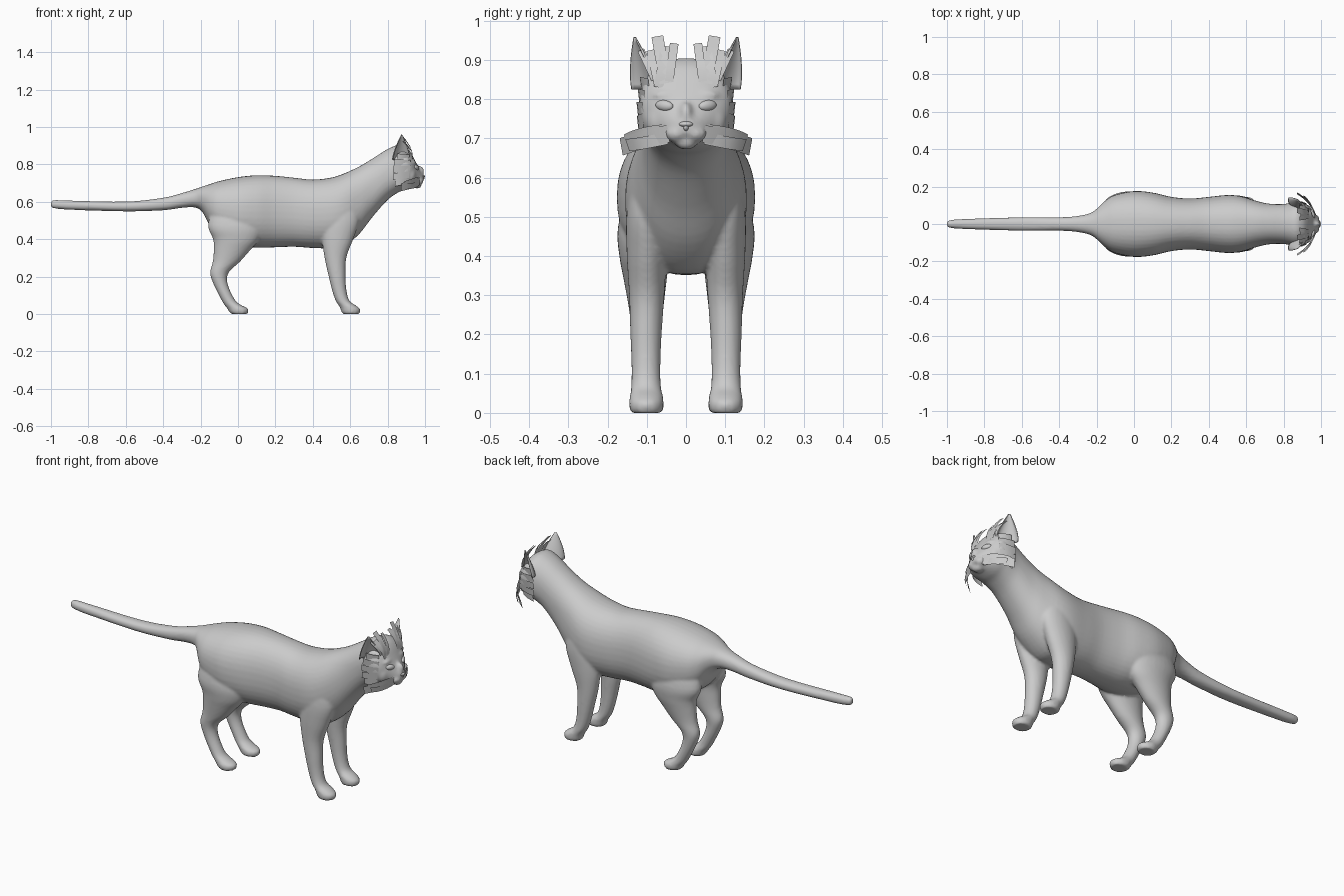
import bpy, bmesh, math
from mathutils import Vector, Matrix
from mathutils.bvhtree import BVHTree

if "Cube" in bpy.data.objects:
    bpy.data.objects.remove(bpy.data.objects["Cube"])


def finish(bm, name, smooth=True):
    bmesh.ops.recalc_face_normals(bm, faces=bm.faces)
    me = bpy.data.meshes.new(name)
    bm.to_mesh(me)
    bm.free()
    for p in me.polygons:
        p.use_smooth = smooth
    ob = bpy.data.objects.new(name, me)
    bpy.context.collection.objects.link(ob)
    return ob


def spline(rows, steps=4):
    # Catmull-Rom through rows of numbers
    out = []
    for i in range(len(rows) - 1):
        a, b, c, d = (rows[max(0, min(len(rows) - 1, i + k))] for k in (-1, 0, 1, 2))
        for j in range(steps):
            t = j / steps
            out.append([0.5 * (2 * q + (r - p) * t + (2 * p - 5 * q + 4 * r - s) * t * t
                        + (3 * q - p - 3 * r + s) * t ** 3) for p, q, r, s in zip(a, b, c, d)])
    return out + [list(rows[-1])]


def loft(bm, rings, power=2.0, n=32):
    # rings: (centre, axis a, axis b), closed at both ends
    loops = []
    for c, a, b in rings:
        vs = []
        for i in range(n):
            t = 2 * math.pi * i / n
            f = lambda v: math.copysign(abs(v) ** (2 / power), v)
            vs.append(bm.verts.new(c + a * f(math.cos(t)) + b * f(math.sin(t))))
        loops.append(vs)
    for p, q in zip(loops, loops[1:]):
        for i in range(n):
            bm.faces.new((p[i], p[(i + 1) % n], q[(i + 1) % n], q[i]))
    bm.faces.new(loops[0][::-1])
    bm.faces.new(loops[-1])


def ball(bm, c, r, rot=None):
    m = Matrix.Translation(c) @ (rot or Matrix()) @ Matrix.Diagonal((*r, 1))
    bmesh.ops.create_uvsphere(bm, u_segments=24, v_segments=14, radius=1, matrix=m)


# Body, tail, neck and head: x, top z, bottom z, half width
body = [(-1, .598, .575, .01), (-.985, .609, .566, .02), (-.9, .607, .558, .027),
        (-.6, .601, .549, .036), (-.4, .622, .555, .036), (-.3, .647, .568, .043),
        (-.23, .668, .57, .06), (-.19, .682, .545, .09), (-.15, .695, .47, .128),
        (-.1, .711, .42, .156), (0, .732, .37, .176), (.1, .742, .355, .168),
        (.2, .739, .357, .145), (.3, .729, .36, .136), (.4, .719, .353, .145),
        (.5, .73, .352, .155), (.57, .753, .365, .149), (.65, .79, .43, .125),
        (.72, .832, .52, .109), (.8, .882, .61, .107), (.86, .905, .652, .118),
        (.9, .89, .665, .117), (.925, .862, .674, .104), (.945, .825, .682, .082),
        (.965, .785, .69, .056), (.98, .76, .7, .036), (.992, .748, .715, .018)]
# Legs: z, centre x, radius x, centre y, radius y
hind = [(.58, -.02, .12, .09, .06), (.47, -.015, .145, .105, .069), (.40, -.01, .123, .106, .064),
        (.34, -.033, .097, .104, .055), (.28, -.062, .073, .102, .046), (.22, -.1, .049, .101, .039),
        (.16, -.093, .038, .101, .035), (.08, -.055, .036, .101, .035), (.05, -.03, .043, .1, .039),
        (.03, -.003, .055, .1, .043), (.012, .004, .051, .1, .043), (0, .008, .042, .1, .038)]
fore = [(.6, .56, .08, .09, .05), (.5, .55, .098, .098, .054), (.4, .533, .083, .1, .051),
        (.3, .521, .058, .1, .045), (.2, .53, .045, .102, .04), (.12, .543, .038, .102, .037),
        (.07, .56, .037, .102, .038), (.045, .585, .046, .101, .042), (.028, .6, .052, .101, .044),
        (.012, .603, .05, .101, .043), (0, .606, .043, .101, .039)]

bm = bmesh.new()
loft(bm, [(Vector((x, 0, (t + b) / 2)), Vector((0, w, 0)), Vector((0, 0, (t - b) / 2)))
          for x, t, b, w in spline(body)], 2.25, 40)
for s in (-1, 1):
    for leg in (hind, fore):
        loft(bm, [(Vector((cx, s * cy, z)), Vector((rx, 0, 0)), Vector((0, ry, 0)))
                  for z, cx, rx, cy, ry in spline(leg)])
    ball(bm, (.962, s * .024, .712), (.03, .029, .024))     # muzzle pads
    ball(bm, (.918, s * .062, .745), (.035, .042, .05))     # cheeks
    ball(bm, (.93, s * .05, .81), (.022, .036, .014))       # brows
ball(bm, (.958, 0, .688), (.024, .028, .017))               # chin
ball(bm, (.963, 0, .762), (.033, .019, .032))               # nose bridge
cat = finish(bm, "cat_body")
rm = cat.modifiers.new("fuse", 'REMESH')
rm.mode, rm.voxel_size, rm.use_smooth_shade = 'VOXEL', .0075, True
sm = cat.modifiers.new("soften", 'SMOOTH')
sm.factor, sm.iterations = .5, 4

# Fused skin, used for placing the face parts
tree = BVHTree.FromObject(cat, bpy.context.evaluated_depsgraph_get())


def face_x(y, z):
    hit = tree.ray_cast(Vector((2, y, z)), Vector((-1, 0, 0)))[0]
    return hit.x if hit else .9


def side_y(x, z):
    hit = tree.ray_cast(Vector((x, 1, z)), Vector((0, -1, 0)))[0]
    return hit.y if hit else .1


# Eyes
for s, side in ((-1, "right"), (1, "left")):
    bm = bmesh.new()
    ball(bm, (face_x(.055, .783) - .003, s * .055, .783), (.012, .025, .014),
         Matrix.Rotation(s * .5, 4, 'Z') @ Matrix.Rotation(s * .12, 4, 'X'))
    finish(bm, side + "_eye")

# Nose
bm = bmesh.new()
ball(bm, (.985, 0, .736), (.015, .019, .008))
ball(bm, (.985, 0, .728), (.013, .008, .01))
finish(bm, "nose")

# Ears: tapering cupped shells opening forwards and outwards
for s, side in ((-1, "right"), (1, "left")):
    bm = bmesh.new()
    base, tip = Vector((.868, .1, .825)), Vector((.876, .131, .957))
    edge, out = Vector((.82, -.57, 0)), Vector((.57, .82, 0))
    N, M = 12, 10
    grid = []
    for j in range(M + 1):
        v = j / M
        w = .052 * (1 - v ** 1.5) + .003
        row = []
        for i in range(N + 1):
            a = math.pi * (i / N - .5)
            p = base.lerp(tip, v) + edge * w * math.sin(a) - out * w * .55 * (math.cos(a) - .3)
            row.append(bm.verts.new((p.x, s * p.y, p.z)))
        grid.append(row)
    for j in range(M):
        for i in range(N):
            bm.faces.new((grid[j][i], grid[j][i + 1], grid[j + 1][i + 1], grid[j + 1][i]))
    ear = finish(bm, side + "_ear")
    so = ear.modifiers.new("thickness", 'SOLIDIFY')
    so.thickness, so.offset = .004, 0


def card(bm, base, tip, width, bend, s, steps=4):
    # thin curved strip of fur
    base, tip, width, bend = map(Vector, (base, tip, width, bend))
    prev = None
    for i in range(steps + 1):
        t = i / steps
        p = base.lerp(tip, t) + bend * 4 * t * (1 - t)
        pair = [bm.verts.new((q.x, s * q.y, q.z)) for q in (p - width / 2, p + width / 2)]
        if prev:
            bm.faces.new((prev[0], prev[1], pair[1], pair[0]))
        prev = pair


# Brow and ear tufts: base y, z, tip y, z, tip x, width
tufts = [(.043, .845, .03, .942, .885, .022), (.052, .84, .073, .96, .872, .03),
         (.07, .83, .052, .935, .89, .024), (.068, .835, .088, .925, .885, .026),
         (.08, .85, .115, .925, .882, .018)]
bm = bmesh.new()
for s in (-1, 1):
    for y, z, ty, tz, tx, w in tufts:
        d = Vector((0, tz - z, -(ty - y))).normalized() * w
        card(bm, (face_x(y, z) + .003, y, z), (tx, ty, tz), d, (.012, 0, 0), s)
finish(bm, "brow_tufts")

# Whisker cards
bm = bmesh.new()
for s in (-1, 1):
    card(bm, (.972, .045, .712), (.872, .165, .678), (.004, .008, .044), (.012, .008, 0), s)
    card(bm, (.968, .04, .722), (.888, .155, .695), (.004, .006, .03), (.012, .01, .004), s)
    card(bm, (.965, .05, .7), (.905, .15, .683), (0, .01, .03), (.006, .012, -.004), s)
finish(bm, "whiskers")

# Cheek fur lying along the sides of the head: front x, z, back x, z
bm = bmesh.new()
for s in (-1, 1):
    for fx, fz, bx, bz in ((.915, .835, .85, .84), (.92, .805, .835, .81), (.92, .775, .83, .775),
                           (.915, .745, .83, .735), (.91, .715, .84, .7)):
        card(bm, (fx, side_y(fx, fz) + .002, fz), (bx, side_y(bx, bz) + .012, bz),
             (.004, .004, .036), (0, .006, 0), s)
finish(bm, "cheek_fur")
